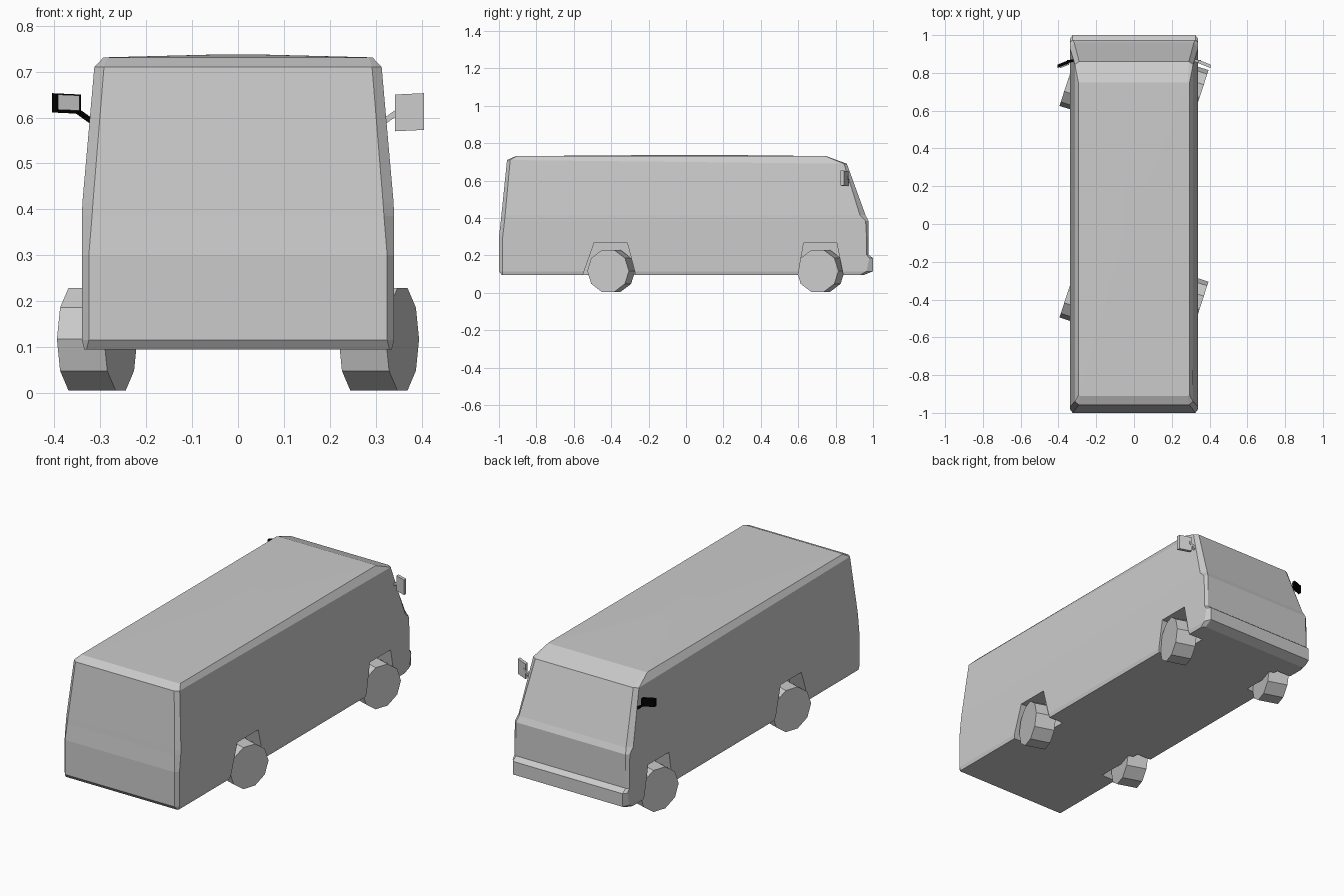
import bpy, bmesh, math
from mathutils import Vector

cube = bpy.data.objects.get("Cube")
if cube:
    bpy.data.objects.remove(cube, do_unlink=True)


def material(name, value):
    m = bpy.data.materials.new(name)
    colour = (value, value, value, 1)
    m.use_nodes = True
    m.diffuse_color = colour
    m.node_tree.nodes["Principled BSDF"].inputs["Base Color"].default_value = colour
    return m


GREY = material("light grey", 0.6)
BLACK = material("black", 0.0)


def finish(name, bm, mat):
    bmesh.ops.recalc_face_normals(bm, faces=bm.faces)
    mesh = bpy.data.meshes.new(name)
    bm.to_mesh(mesh)
    bm.free()
    mesh.materials.append(mat)
    ob = bpy.data.objects.new(name, mesh)
    bpy.context.collection.objects.link(ob)
    return ob


def loft(name, rings, mat):
    """Skin a stack of equal-length point rings and cap both ends."""
    bm = bmesh.new()
    rows = [[bm.verts.new(p) for p in ring] for ring in rings]
    n = len(rows[0])
    for low, high in zip(rows, rows[1:]):
        for i in range(n):
            j = (i + 1) % n
            bm.faces.new((low[i], low[j], high[j], high[i]))
    bm.faces.new(rows[0][::-1])
    bm.faces.new(rows[-1])
    return finish(name, bm, mat)


def body_ring(z, side, rear_w, rear_y, rear_c, nose_w, nose_y, nose_c, nose_z=None):
    """Plan outline with chamfered corners at the rear and the nose."""
    nz = z if nose_z is None else nose_z
    half = [(rear_w, rear_y, z), (side, rear_c, z), (side, nose_c, nz), (nose_w, nose_y, nz)]
    return half + [(-x, y, h) for x, y, h in reversed(half)]


# Body shell: sill, bumper, nose, windscreen and roof edge
body = loft("body", [
    body_ring(0.095, 0.335, 0.33, -0.985, -0.98, 0.32, 0.95, 0.93),
    body_ring(0.115, 0.34, 0.325, -1.0, -0.98, 0.325, 1.0, 0.965),
    body_ring(0.185, 0.34, 0.325, -1.0, -0.98, 0.325, 1.0, 0.98),
    body_ring(0.205, 0.34, 0.325, -1.0, -0.98, 0.325, 0.975, 0.965),
    body_ring(0.3, 0.34, 0.325, -1.0, -0.98, 0.325, 0.975, 0.965),
    body_ring(0.385, 0.34, 0.318, -0.99, -0.97, 0.325, 0.975, 0.96),
    body_ring(0.415, 0.339, 0.316, -0.987, -0.967, 0.317, 0.96, 0.93),
    body_ring(0.71, 0.313, 0.292, -0.957, -0.94, 0.29, 0.86, 0.845, 0.69),
    body_ring(0.731, 0.293, 0.285, -0.91, -0.905, 0.285, 0.75, 0.745),
    body_ring(0.737, 0.06, 0.05, -0.1, -0.08, 0.05, 0.2, 0.18),
], GREY)

# Wheel arches cut through the flanks
for place, y, back, front in (("rear", -0.4, -0.15, 0.13), ("front", 0.72, -0.12, 0.12)):
    for side, s in (("left", 1), ("right", -1)):
        outline = [(y + back, 0.05), (y + back, 0.1), (y - 0.09, 0.27),
                   (y + 0.085, 0.27), (y + front, 0.1), (y + front, 0.05)]
        cutter = loft(f"{place}_{side}_arch_cutter",
                      [[(s * x, a, b) for a, b in outline] for x in (0.25, 0.42)], GREY)
        cutter.hide_render = True
        cutter.hide_set(True)
        cut = body.modifiers.new("arch", "BOOLEAN")
        cut.operation, cut.solver, cut.object = "DIFFERENCE", "EXACT", cutter

        # Ten-sided wheel
        bpy.ops.mesh.primitive_cylinder_add(
            vertices=10, radius=0.117, depth=0.108,
            location=(s * 0.307, y, 0.117), rotation=(0, math.pi / 2, 0))
        wheel = bpy.context.object
        wheel.name = f"{place}_{side}_wheel"
        # Rest the wheel on a flat side
        wheel.rotation_euler = (math.pi / 10, math.pi / 2, 0)
        wheel.data.materials.append(GREY)


def plate(name, a, b, z0, z1, thick, mat, rise=0.0):
    """Upright slab between two plan points."""
    a, b = Vector((*a, 0)), Vector((*b, 0))
    off = Vector((0, thick / 2, 0))
    return loft(name, [[p + off * k + Vector((0, 0, z + lift)) for p, k, z, lift in
                        ((e, -1, z0, r), (e, 1, z0, r), (e, 1, z1, r), (e, -1, z1, r))]
                       for e, r in ((a, 0), (b, rise))], mat)


# Door mirrors on short arms
for side, s, mat, low in (("left", 1, GREY, 0.57), ("right", -1, BLACK, 0.608)):
    plate(f"{side}_mirror_arm", (s * 0.32, 0.865), (s * 0.355, 0.86),
          0.585, 0.6, 0.014, mat, 0.025)
    plate(f"{side}_mirror_head", (s * 0.342, 0.86), (s * 0.405, 0.835),
          low, 0.65, 0.018, mat, 0.003)
plate("right_mirror_glass", (-0.345, 0.846), (-0.392, 0.828), 0.615, 0.648, 0.006, GREY, 0.002)
